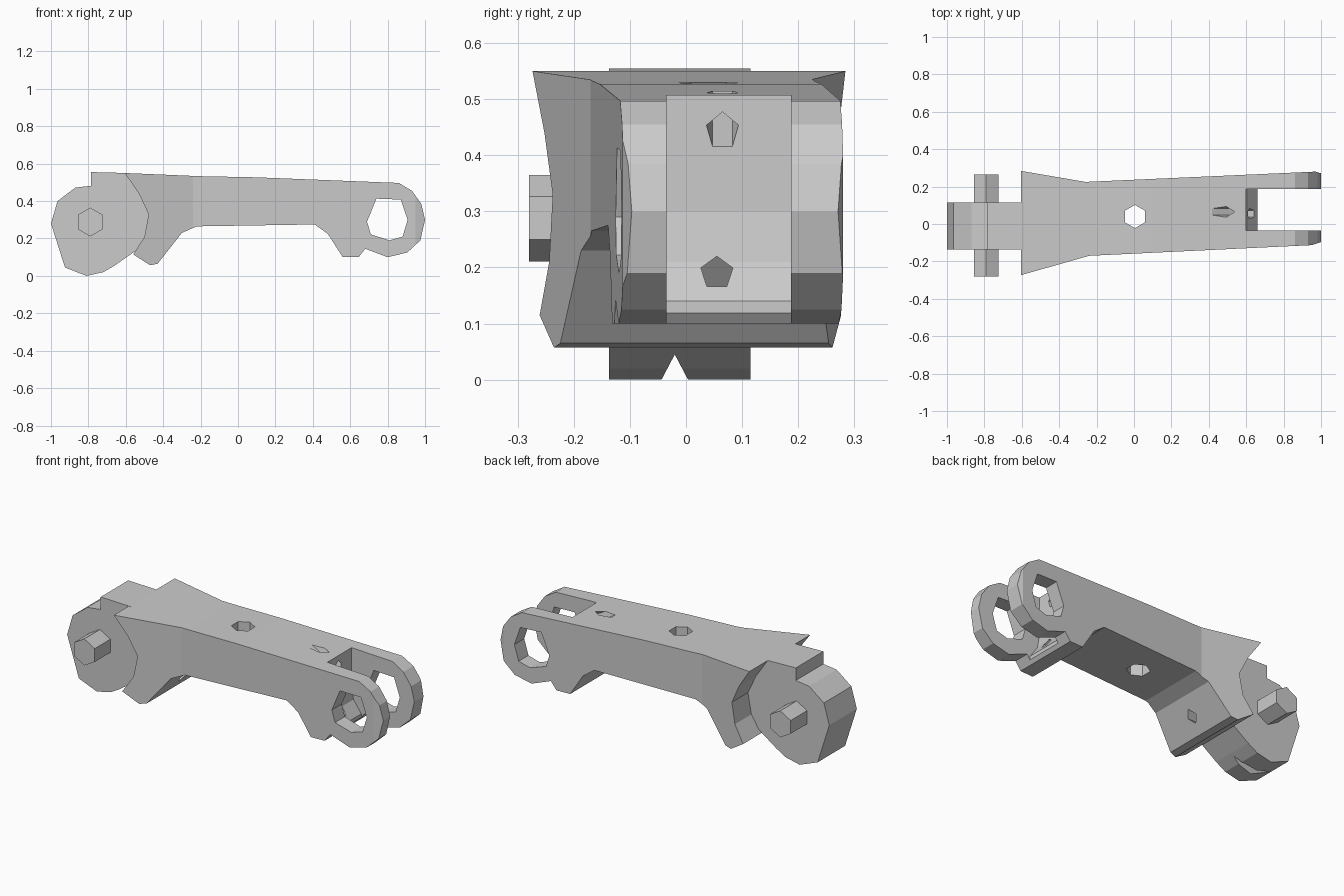
import bpy, bmesh
from mathutils import Vector

if "Cube" in bpy.data.objects:
    bpy.data.objects.remove(bpy.data.objects["Cube"])


def new_object(name, bm):
    bmesh.ops.recalc_face_normals(bm, faces=bm.faces)
    mesh = bpy.data.meshes.new(name)
    bm.to_mesh(mesh)
    bm.free()
    obj = bpy.data.objects.new(name, mesh)
    bpy.context.collection.objects.link(obj)
    return obj


def prism(name, pts, lo, hi, axis):
    """Extrude a 2D outline along an axis: y uses (x, z), z uses (x, y), x uses (y, z)."""
    place = {'x': lambda a, b, h: (h, a, b),
             'y': lambda a, b, h: (a, h, b),
             'z': lambda a, b, h: (a, b, h)}[axis]
    bm = bmesh.new()
    rings = [[bm.verts.new(place(a, b, h)) for a, b in pts] for h in (lo, hi)]
    for ring in rings:
        bm.faces.new(ring)
    n = len(pts)
    for i in range(n):
        j = (i + 1) % n
        bm.faces.new((rings[0][i], rings[0][j], rings[1][j], rings[1][i]))
    return new_object(name, bm)


def rod(name, start, end, radius, sides):
    """Low-sided cylinder between two points."""
    a, b = Vector(start), Vector(end)
    bm = bmesh.new()
    bmesh.ops.create_cone(bm, cap_ends=True, segments=sides, radius1=radius,
                          radius2=radius, depth=(b - a).length)
    obj = new_object(name, bm)
    rot = (b - a).to_track_quat('Z', 'Y').to_matrix().to_4x4()
    rot.translation = (a + b) / 2
    obj.data.transform(rot)
    return obj


def combine(target, other, operation):
    other.hide_render = True
    mod = target.modifiers.new(operation, 'BOOLEAN')
    mod.operation = operation
    mod.solver = 'EXACT'
    mod.object = other
    bpy.context.view_layer.objects.active = target
    bpy.ops.object.modifier_apply(modifier=mod.name)
    bpy.data.objects.remove(other)


# Body: side profile trimmed by the tapering top outline
side = [(-0.605, 0.55), (-0.2, 0.533), (0.1, 0.527), (0.86, 0.497), (0.93, 0.455),
        (0.98, 0.385), (1.0, 0.30), (0.975, 0.19), (0.905, 0.125), (0.80, 0.10),
        (0.68, 0.145), (0.645, 0.10), (0.56, 0.10), (0.48, 0.225), (0.41, 0.275),
        (-0.22, 0.265), (-0.30, 0.23), (-0.43, 0.065), (-0.47, 0.057),
        (-0.56, 0.115), (-0.50, 0.21), (-0.478, 0.33), (-0.53, 0.44)]
plan = [(-0.61, 0.285), (-0.26, 0.225), (0.97, 0.28), (1.02, 0.265), (1.02, -0.09),
        (0.95, -0.113), (-0.24, -0.17), (-0.61, -0.275)]
body = prism("link_body", side, -0.5, 0.5, 'y')
combine(body, prism("plan_trim", plan, -0.1, 0.7, 'z'), 'INTERSECT')

# Fork: slot with an undercut lip, and the hinge eye through both arms
slot = [(0.60, 0.7), (0.595, 0.30), (0.61, 0.21), (0.66, 0.14), (0.66, -0.1),
        (1.1, -0.1), (1.1, 0.7)]
combine(body, prism("slot_cut", slot, -0.035, 0.187, 'y'), 'DIFFERENCE')
eye = [(0.69, 0.29), (0.74, 0.413), (0.87, 0.408), (0.907, 0.30), (0.88, 0.21),
       (0.81, 0.19), (0.71, 0.222)]
combine(body, prism("eye_cut", eye, -0.5, 0.5, 'y'), 'DIFFERENCE')

# Knuckle: faceted disc with a neck running into the body
disc = [(-1.0, 0.28), (-0.965, 0.40), (-0.87, 0.472), (-0.785, 0.482), (-0.785, 0.555),
        (-0.59, 0.55), (-0.45, 0.50), (-0.45, 0.20), (-0.56, 0.125), (-0.66, 0.055),
        (-0.72, 0.02), (-0.81, 0.0), (-0.925, 0.045)]
knuckle = prism("knuckle", disc, -0.137, 0.115, 'y')
groove = [(-0.07, -0.05), (-0.02, 0.045), (0.03, -0.05)]
combine(knuckle, prism("groove_cut", groove, -1.1, -0.58, 'x'), 'DIFFERENCE')
combine(body, knuckle, 'UNION')

# Hinge pin
combine(body, rod("hinge_pin", (-0.79, -0.28, 0.288), (-0.79, 0.265, 0.288), 0.077, 6), 'UNION')

# Middle hole and cord tunnels
holes = [((0.005, 0.04, -0.1), (0.005, 0.04, 0.7), 0.062, 6),
         ((0.33, 0.065, 0.591), (0.68, 0.065, 0.397), 0.03, 5),
         ((0.38, 0.055, 0.19), (0.72, 0.055, 0.19), 0.03, 5),
         ((-0.25, 0.02, 0.145), (-0.53, 0.02, 0.145), 0.032, 4)]
for start, end, radius, sides in holes:
    combine(body, rod("hole_cut", start, end, radius, sides), 'DIFFERENCE')
